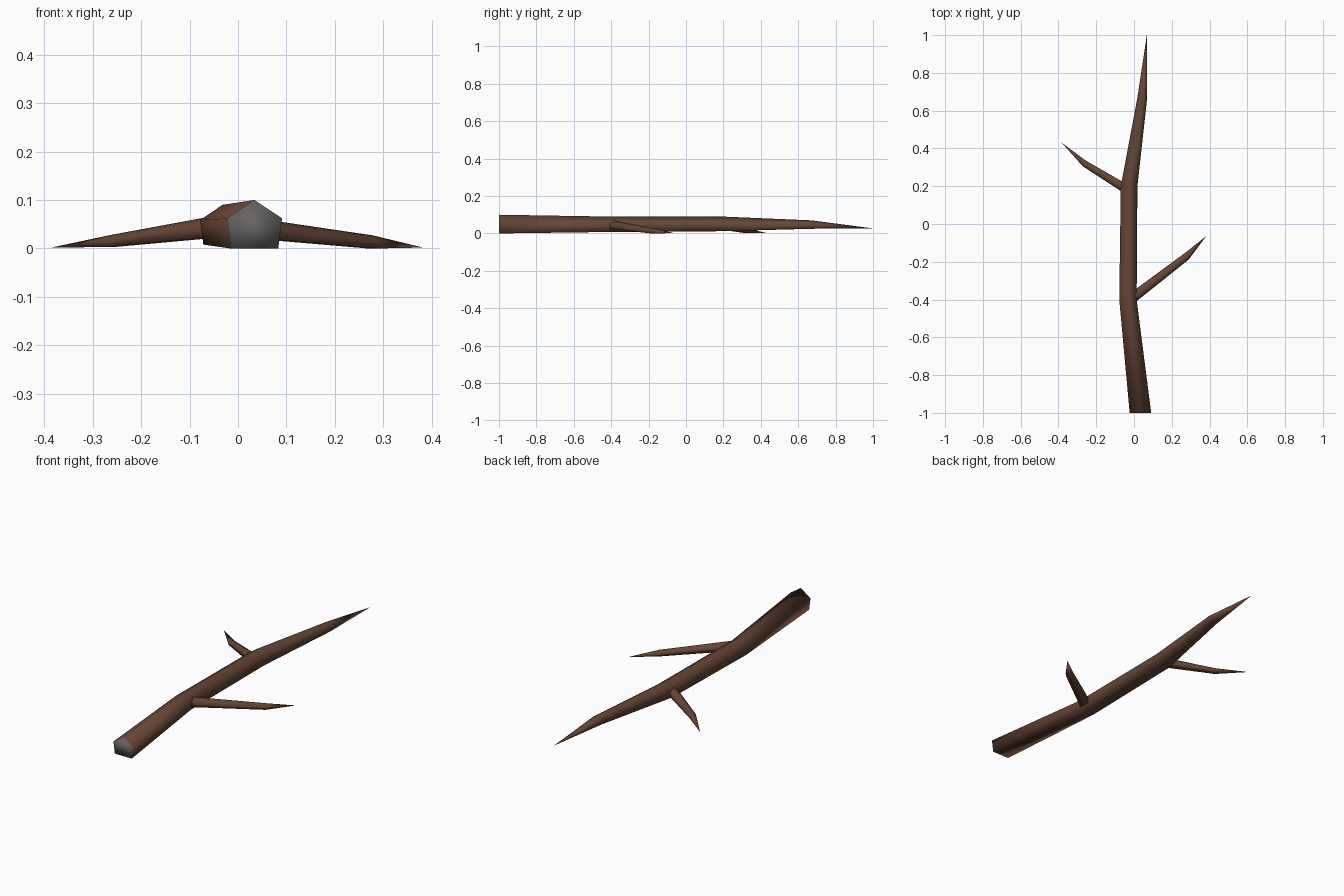
import bpy
import bmesh
from mathutils import Vector

cube = bpy.data.objects.get("Cube")
if cube:
    bpy.data.objects.remove(cube, do_unlink=True)


def make_material(name, colour):
    mat = bpy.data.materials.new(name)
    mat.use_nodes = True
    mat.diffuse_color = colour
    bsdf = mat.node_tree.nodes["Principled BSDF"]
    bsdf.inputs["Base Color"].default_value = colour
    bsdf.inputs["Roughness"].default_value = 0.9
    return mat


bark = make_material("brown bark", (0.13, 0.06, 0.036, 1))
cut_wood = make_material("grey cut end", (0.13, 0.125, 0.12, 1))

# Five-sided section: sideways fraction of half width, upward fraction of height
SECTION = [(0, 1), (-1, 0.62), (-0.86, 0), (0.86, 0), (1, 0.62)]


def tapered_limb(name, stations, tip, side, capped=False):
    """Loft the section through (x, y, bottom, top, half width) to a point."""
    bm = bmesh.new()
    side = Vector(side).normalized()
    rings = []
    for x, y, bottom, top, half in stations:
        rings.append([bm.verts.new(Vector((x, y, bottom + v * (top - bottom))) + side * u * half)
                      for u, v in SECTION])
    n = len(SECTION)
    for a, b in zip(rings, rings[1:]):
        for i in range(n):
            j = (i + 1) % n
            bm.faces.new((a[i], a[j], b[j], b[i]))
    point = bm.verts.new(tip)
    for i in range(n):
        bm.faces.new((rings[-1][i], rings[-1][(i + 1) % n], point))
    cap = bm.faces.new(rings[0])
    bmesh.ops.recalc_face_normals(bm, faces=bm.faces[:])
    if capped:
        cap.material_index = 1
    else:
        bmesh.ops.delete(bm, geom=[cap], context='FACES_ONLY')
    for face in bm.faces:
        face.smooth = True
    mesh = bpy.data.meshes.new(name)
    bm.to_mesh(mesh)
    bm.free()
    mesh.materials.append(bark)
    mesh.materials.append(cut_wood)
    obj = bpy.data.objects.new(name, mesh)
    bpy.context.collection.objects.link(obj)
    return obj


# Main stem with its sawn front end
tapered_limb("main_stem", [
    (0.034, -1.0, 0.0, 0.1, 0.057),
    (-0.032, -0.4, 0.008, 0.09, 0.046),
    (-0.026, 0.2, 0.012, 0.09, 0.044),
    (0.044, 0.67, 0.025, 0.07, 0.026),
], (0.068, 1.0, 0.027), (1, 0, 0), capped=True)

# Side twigs, rooted inside the stem
tapered_limb("left_twig", [
    (0.0, -0.385, 0.024, 0.068, 0.027),
    (0.278, -0.172, 0.0, 0.027, 0.02),
], (0.382, -0.065, 0.002), (0.6, -0.8, 0))

tapered_limb("right_twig", [
    (-0.045, 0.187, 0.023, 0.068, 0.024),
    (-0.262, 0.32, 0.003, 0.028, 0.017),
], (-0.385, 0.432, 0.002), (0.52, 0.85, 0))
